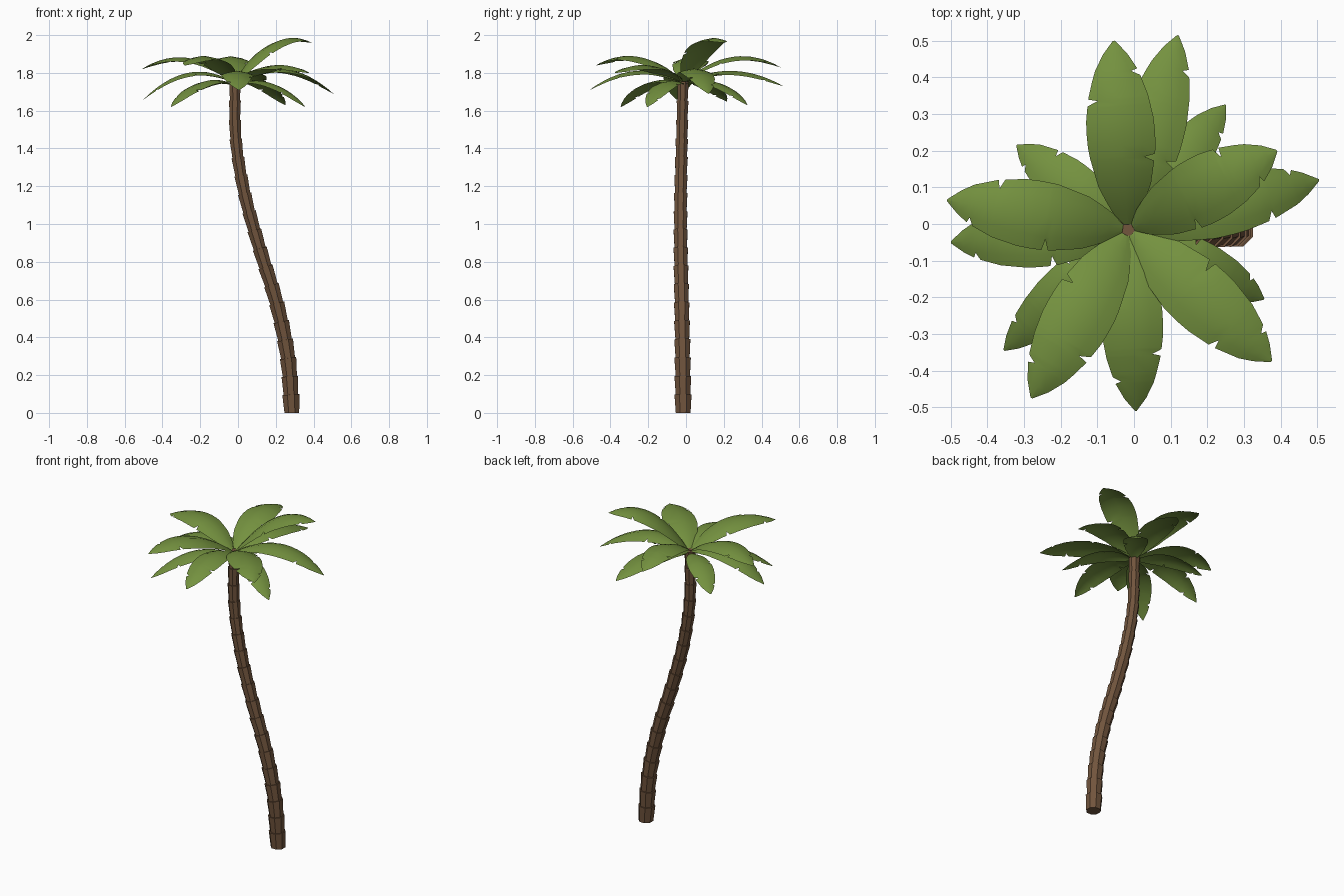
import bpy, bmesh, math
from mathutils import Vector

if "Cube" in bpy.data.objects:
    bpy.data.objects.remove(bpy.data.objects["Cube"])


def material(name, rgb):
    m = bpy.data.materials.new(name)
    m.diffuse_color = (*rgb, 1)
    m.use_nodes = True
    m.node_tree.nodes["Principled BSDF"].inputs["Base Color"].default_value = m.diffuse_color
    return m


BARK = material("bark brown", (0.165, 0.090, 0.047))
LEAF = material("leaf green", (0.175, 0.285, 0.05))


def finish(bm, name, mat, smooth=False):
    me = bpy.data.meshes.new(name)
    bm.to_mesh(me)
    bm.free()
    me.materials.append(mat)
    for p in me.polygons:
        p.use_smooth = smooth
    ob = bpy.data.objects.new(name, me)
    bpy.context.collection.objects.link(ob)
    return ob


def sample(pts, t):
    """Catmull-Rom point through pts, t in 0..1"""
    n = len(pts) - 1
    i = min(int(t * n), n - 1)
    f = t * n - i
    p1, p2 = pts[i], pts[i + 1]
    p0 = pts[i - 1] if i > 0 else 2 * p1 - p2
    p3 = pts[i + 2] if i + 2 <= n else 2 * p2 - p1
    return 0.5 * (2 * p1 + (p2 - p0) * f + (2 * p0 - 5 * p1 + 4 * p2 - p3) * f ** 2
                  + (3 * p1 - p0 - 3 * p2 + p3) * f ** 3)


# Trunk: S-shaped stack of flared eight-sided segments
PATH = [Vector(p) for p in [(0.285, -0.015, 0), (0.265, -0.018, 0.29), (0.205, -0.023, 0.58),
                            (0.115, -0.028, 0.87), (0.035, -0.028, 1.16), (-0.012, -0.022, 1.45),
                            (-0.016, -0.016, 1.755)]]
SEGS, SIDES = 18, 8
bm = bmesh.new()
prev = None
for s in range(SEGS):
    for t, flare in ((s / SEGS, 0.9), ((s + 1) / SEGS, 1.06)):
        c = sample(PATH, t)
        d = (sample(PATH, min(t + .01, 1)) - sample(PATH, max(t - .01, 0))).normalized()
        if t == 0:
            d = Vector((0, 0, 1))
        v = d.cross(Vector((1, 0, 0))).normalized() * -1
        u = v.cross(d) * -1
        u = u if u.x > 0 else -u
        v = v if v.y > 0 else -v
        r = (0.047 - 0.016 * t) * flare
        ring = []
        for k in range(SIDES):
            a = math.tau * (k + 0.5) / SIDES
            ring.append(bm.verts.new(c + u * r * math.cos(a) + v * r * math.sin(a)))
        if prev is None:
            bm.faces.new(ring)
        else:
            for k in range(SIDES):
                j = (k + 1) % SIDES
                bm.faces.new((prev[k], prev[j], ring[j], ring[k]))
        prev = ring
bm.faces.new(prev)
bmesh.ops.recalc_face_normals(bm, faces=bm.faces)
finish(bm, "trunk", BARK)

# Outline of a leaf: relative half width along its length
OUTLINE = [(0, 0.12), (0.05, 0.36), (0.2, 0.75), (0.4, 0.98), (0.55, 1.0), (0.72, 0.85),
           (0.86, 0.58), (0.95, 0.28), (1, 0.03)]


def half_width(t):
    for (a, wa), (b, wb) in zip(OUTLINE, OUTLINE[1:]):
        if t <= b:
            return wa + (wb - wa) * (t - a) / (b - a)
    return 0.03


def leaf(name, x, y, ztip, zmid, width, z0, notches):
    """Arched sheet with drooping sides and small torn notches (t, side)"""
    root = Vector((-0.016, -0.016, z0))
    out = Vector((x, y, z0)) - root
    length = out.length
    out.normalize()
    side = Vector((-out.y, out.x, 0))
    root += out * 0.015
    length -= 0.015
    ts = {round(i / 14, 4) for i in range(15)}
    for n, _ in notches:
        ts = {t for t in ts if abs(t - n) > 0.035}
        ts |= {n - 0.025, n, n + 0.012}
    bm = bmesh.new()
    rows = []
    for t in sorted(ts):
        z = z0 * (1 - t) * (1 - 2 * t) + 4 * zmid * t * (1 - t) + ztip * t * (2 * t - 1)
        row = []
        for f in (-1, -0.6, 0, 0.6, 1):
            w = half_width(t) * width
            if abs(f) == 1 and (t, f) in notches:
                w *= 0.68
            drop = 0.25 * w * abs(f) ** 1.6
            p = root + out * length * t + side * w * f
            p.z = z - drop
            row.append(bm.verts.new(p))
        rows.append(row)
    for a, b in zip(rows, rows[1:]):
        for k in range(4):
            bm.faces.new((a[k], b[k], b[k + 1], a[k + 1]))
    bmesh.ops.recalc_face_normals(bm, faces=bm.faces)
    if sum(f.normal.z for f in bm.faces) < 0:
        bmesh.ops.reverse_faces(bm, faces=bm.faces)
    finish(bm, name, LEAF, True)


# Crown: tip x, tip y, tip z, middle z for each ring of leaves
RINGS = {
    "upper_leaf": (0.094, 1.76, [(-0.055, 0.50, 1.83, 1.885), (0.375, -0.375, 1.80, 1.84),
                                 (-0.28, -0.475, 1.84, 1.885), (-0.51, 0.065, 1.82, 1.88),
                                 (0.39, 0.20, 1.96, 1.96)]),
    "middle_leaf": (0.085, 1.755, [(0.12, 0.515, 1.73, 1.81), (0.505, 0.12, 1.69, 1.82),
                                   (0.005, -0.51, 1.71, 1.81), (-0.50, -0.05, 1.66, 1.80)]),
    "lower_leaf": (0.07, 1.74, [(0.25, 0.325, 1.63, 1.75), (0.355, -0.205, 1.62, 1.745),
                                (-0.355, -0.345, 1.62, 1.75), (-0.32, 0.215, 1.65, 1.75)]),
}
for ring, (w, z0, tips) in RINGS.items():
    for i, (x, y, zt, zm) in enumerate(tips):
        notches = [(0.36, -1), (0.68, 1), (0.83, -1)] if i % 2 == 0 else [(0.42, 1), (0.72, -1), (0.86, 1)]
        leaf(f"{ring}_{i + 1}", x, y, zt, zm, w, z0, notches)
